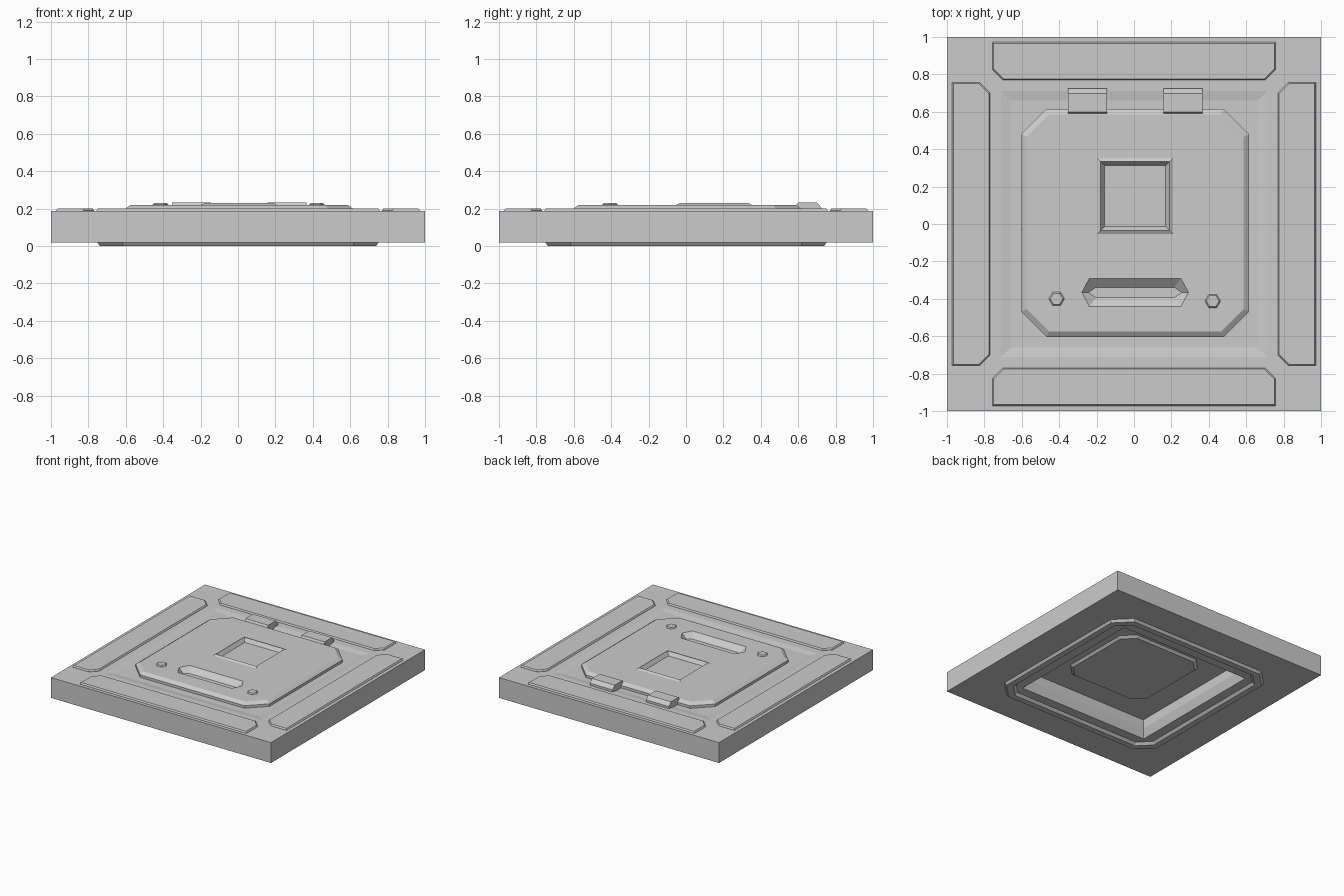
import bpy, bmesh, math

if "Cube" in bpy.data.objects:
    bpy.data.objects.remove(bpy.data.objects["Cube"])


def rect(h, z, cx=0, cy=0):
    return [(cx + sx * h, cy + sy * h, z) for sx, sy in ((-1, -1), (1, -1), (1, 1), (-1, 1))]


def octagon(h, k, z, cx=0, cy=0):
    pts = [(-k, -h), (k, -h), (h, -k), (h, k), (k, h), (-k, h), (-h, k), (-h, -k)]
    return [(cx + x, cy + y, z) for x, y in pts]


def loft(name, rings, closed=False):
    """Skin matching rings; cap both ends, or join last to first when closed."""
    bm = bmesh.new()
    loops = [[bm.verts.new(p) for p in r] for r in rings]
    n = len(loops[0])
    pairs = list(zip(loops, loops[1:]))
    if closed:
        pairs.append((loops[-1], loops[0]))
    else:
        bm.faces.new(loops[0])
        bm.faces.new(loops[-1])
    for a, b in pairs:
        for i in range(n):
            j = (i + 1) % n
            bm.faces.new((a[i], a[j], b[j], b[i]))
    bmesh.ops.recalc_face_normals(bm, faces=bm.faces)
    me = bpy.data.meshes.new(name)
    bm.to_mesh(me)
    bm.free()
    ob = bpy.data.objects.new(name, me)
    bpy.context.collection.objects.link(ob)
    return ob


def cut(target, cutter):
    mod = target.modifiers.new("cut", 'BOOLEAN')
    mod.operation = 'DIFFERENCE'
    mod.solver = 'EXACT'
    mod.object = cutter
    bpy.context.view_layer.objects.active = target
    bpy.ops.object.modifier_apply(modifier=mod.name)
    bpy.data.objects.remove(cutter)


# Floor slab: hollow underside, outer walls, shallow sunken centre on top
loft("slab", [rect(0.57, 0.165), rect(0.57, 0.09), rect(0.595, 0.02), rect(1, 0.02),
              rect(1, 0.187), rect(0.71, 0.187), rect(0.66, 0.179)])

# Raised octagonal rim around the underside opening
loft("underside_rim", [octagon(0.753, 0.622, 0.021), octagon(0.738, 0.614, 0),
                       octagon(0.69, 0.59, 0), octagon(0.67, 0.58, 0.021)], closed=True)

# Shallow panel on the hollow's ceiling
loft("ceiling_panel", [octagon(0.385, 0.29, 0.167), octagon(0.365, 0.275, 0.147)])

# Four border panels with clipped inner corners
def border(inset, z):
    o, i, w, c = 0.972 - inset, 0.77 + inset, 0.757 - inset, 0.055
    return [(-w, -o, z), (w, -o, z), (w, -i - c, z), (w - c, -i, z), (-w + c, -i, z), (-w, -i - c, z)]

for n, side in enumerate(("front", "right", "back", "left")):
    panel = loft(side + "_border_panel", [border(0, 0.182), border(0, 0.19), border(0.006, 0.2)])
    panel.rotation_euler.z = n * math.pi / 2

# Hatch lid with bevelled edge
C = 0.006
lid = loft("hatch_lid", [octagon(0.609, 0.474, 0.17, C, C), octagon(0.609, 0.474, 0.2, C, C),
                         octagon(0.58, 0.46, 0.22, C, C)])

# Window recess and its raised frame
WY = 0.15
cut(lid, loft("window_cutter", [rect(0.163, 0.2, C, WY), rect(0.191, 0.24, C, WY)]))
loft("window_frame", [rect(0.204, 0.219, C, WY), rect(0.184, 0.23, C, WY),
                      rect(0.177, 0.22, C, WY)], closed=True)

# Grip recess
def grip(s, z):
    pts = [(-0.285, 0), (-0.245, -0.075), (0.245, -0.075), (0.285, 0), (0.245, 0.075), (-0.245, 0.075)]
    return [(C + x + (s if x < 0 else -s), -0.366 + y * (1 - s * 18), z) for x, y in pts]

cut(lid, loft("grip_cutter", [grip(0.035, 0.18), grip(0, 0.22), grip(0, 0.25)]))

# Hexagonal bolts
for side, x, y in (("left", -0.414, -0.4), ("right", 0.421, -0.412)):
    def hexagon(r, z):
        return [(x + r * math.cos(a * math.pi / 3), y + r * math.sin(a * math.pi / 3), z) for a in range(6)]
    loft(side + "_bolt", [hexagon(0.042, 0.215), hexagon(0.042, 0.221), hexagon(0.034, 0.229)])

# Hinge blocks
profile = [(0.588, 0.175), (0.588, 0.215), (0.6, 0.234), (0.698, 0.234), (0.725, 0.205), (0.725, 0.175)]
for side, x0 in (("left", -0.353), ("right", 0.159)):
    loft(side + "_hinge", [[(x, y, z) for y, z in profile] for x in (x0, x0 + 0.208)])
